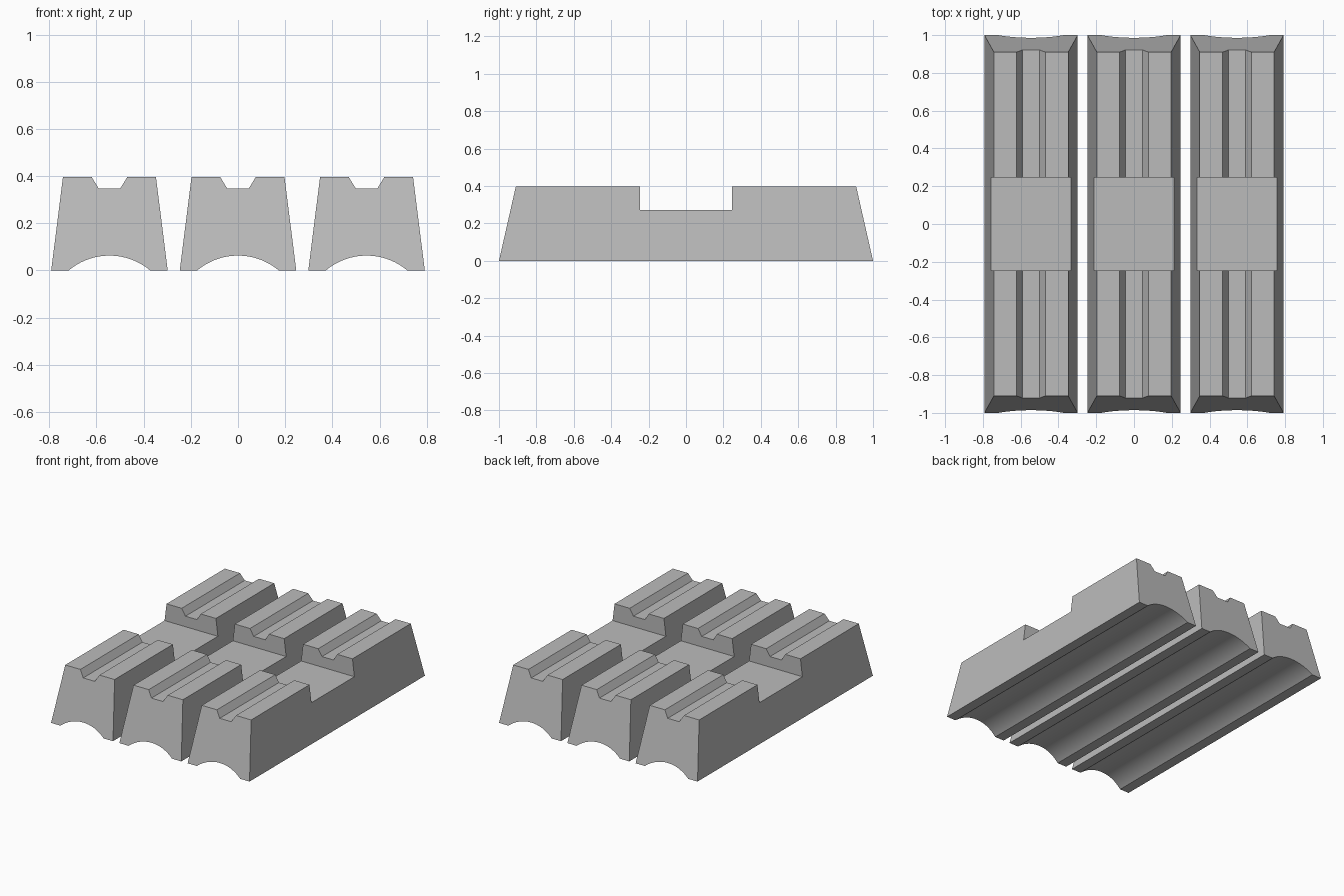
import bpy
import bmesh
from math import radians, sin, cos, hypot, atan2

default = bpy.data.objects.get("Cube")
if default:
    bpy.data.objects.remove(default, do_unlink=True)

HEIGHT = 0.397
SPACING = 0.545

grey = bpy.data.materials.new("plain grey")
grey.use_nodes = True
grey.diffuse_color = (0.5, 0.5, 0.5, 1)
grey.node_tree.nodes["Principled BSDF"].inputs["Base Color"].default_value = (0.5, 0.5, 0.5, 1)


def loft(name, lower, upper):
    """Solid joining two matching closed loops of points."""
    bm = bmesh.new()
    a = [bm.verts.new(p) for p in lower]
    b = [bm.verts.new(p) for p in upper]
    bm.faces.new(a)
    bm.faces.new(b)
    for i in range(len(a)):
        j = (i + 1) % len(a)
        bm.faces.new((a[i], a[j], b[j], b[i]))
    bmesh.ops.recalc_face_normals(bm, faces=bm.faces)
    mesh = bpy.data.meshes.new(name)
    bm.to_mesh(mesh)
    bm.free()
    mesh.materials.append(grey)
    obj = bpy.data.objects.new(name, mesh)
    bpy.context.collection.objects.link(obj)
    return obj


def rectangle(x, y, z):
    return [(-x, -y, z), (x, -y, z), (x, y, z), (-x, y, z)]


def prism(name, profile, half_length):
    """Extrude an x-z profile along y."""
    return loft(name, [(x, -half_length, z) for x, z in profile],
                [(x, half_length, z) for x, z in profile])


# Tapered bar
bar = loft("middle_bar", rectangle(0.247, 1, 0), rectangle(0.197, 0.91, HEIGHT))

# Lengthwise groove, flaring above the top
slope = 0.03 / (HEIGHT - 0.348)
flare = 0.076 + slope * 0.1
groove = prism("groove_cutter", [(-0.046, 0.348), (0.046, 0.348),
                                 (flare, HEIGHT + 0.1), (-flare, HEIGHT + 0.1)], 1.2)

# Hollow arch under the bar
half, rise = 0.173, 0.063
radius = (half ** 2 + rise ** 2) / (2 * rise)
centre = rise - radius
reach = atan2(half, -centre) * 1.2
steps = 32
arc = [(radius * sin(t), centre + radius * cos(t))
       for t in (reach * (2 * i / steps - 1) for i in range(steps + 1))]
arch = prism("arch_cutter", arc, 1.2)

# Wide notch across the middle
notch = loft("notch_cutter", rectangle(0.4, 0.245, 0.272), rectangle(0.4, 0.245, 0.6))

# Cut the bar, then discard the cutters
for cutter in (groove, arch, notch):
    cutter.hide_render = True
    mod = bar.modifiers.new(cutter.name, "BOOLEAN")
    mod.operation = "DIFFERENCE"
    mod.solver = "EXACT"
    mod.object = cutter
bpy.ops.object.select_all(action="DESELECT")
bar.select_set(True)
bpy.context.view_layer.objects.active = bar
for mod in list(bar.modifiers):
    bpy.ops.object.modifier_apply(modifier=mod.name)
for cutter in (groove, arch, notch):
    bpy.data.objects.remove(cutter, do_unlink=True)
bpy.ops.object.shade_smooth_by_angle(angle=radians(20))

# Matching bars on either side
for name, side in (("left_bar", 1), ("right_bar", -1)):
    copy = bar.copy()
    copy.name = name
    copy.location.x = side * SPACING
    bpy.context.collection.objects.link(copy)
